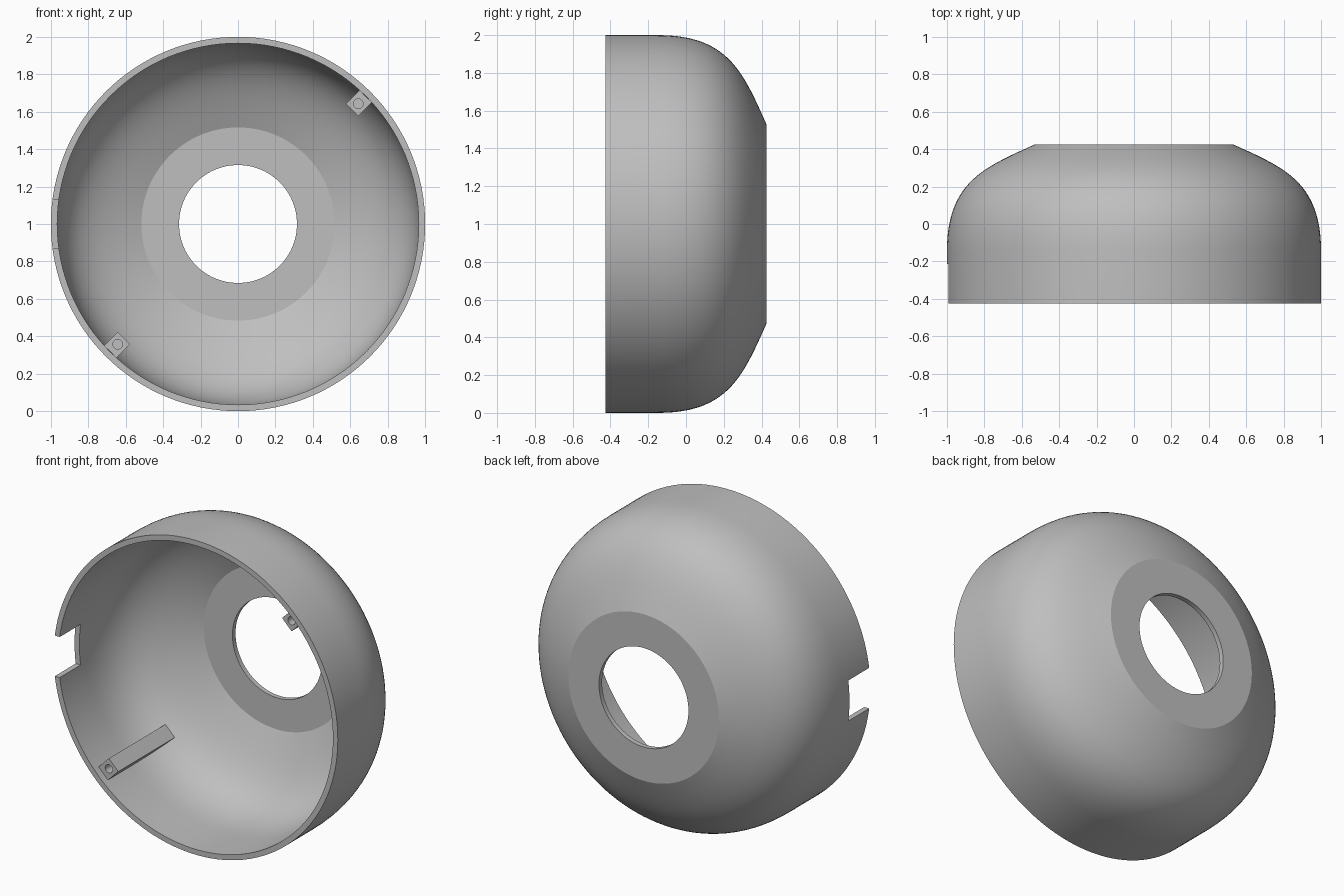
import bpy, bmesh, math
from mathutils import Vector, Matrix, geometry

cube = bpy.data.objects.get("Cube")
if cube:
    bpy.data.objects.remove(cube, do_unlink=True)

FRONT, BACK, WALL, SEGS = -0.425, 0.425, 0.034, 128

grey = bpy.data.materials.new("plain grey")
grey.use_nodes = True
grey.diffuse_color = (0.52, 0.52, 0.52, 1)
grey.node_tree.nodes["Principled BSDF"].inputs["Base Color"].default_value = (0.52, 0.52, 0.52, 1)


def make_object(name, bm):
    bmesh.ops.recalc_face_normals(bm, faces=bm.faces)
    mesh = bpy.data.meshes.new(name)
    bm.to_mesh(mesh)
    bm.free()
    mesh.materials.append(grey)
    obj = bpy.data.objects.new(name, mesh)
    bpy.context.collection.objects.link(obj)
    return obj


def activate(obj):
    bpy.ops.object.select_all(action="DESELECT")
    obj.select_set(True)
    bpy.context.view_layer.objects.active = obj


def cut(obj, cutter):
    cutter.hide_render = True
    mod = obj.modifiers.new("cut", "BOOLEAN")
    mod.operation, mod.solver, mod.object = "DIFFERENCE", "EXACT", cutter
    activate(obj)
    bpy.ops.object.modifier_apply(modifier=mod.name)
    bpy.data.objects.remove(cutter, do_unlink=True)


def smooth(obj):
    activate(obj)
    bpy.ops.object.shade_smooth_by_angle(angle=math.radians(20))


# Shell: closed wall profile (radius, depth) turned about the depth axis
curve = geometry.interpolate_bezier(
    Vector((1, -0.15)), Vector((1, 0.22)), Vector((0.81, 0.3)), Vector((0.53, BACK)), 24)
inner = []
for i, p in enumerate(curve):
    t = (curve[min(i + 1, len(curve) - 1)] - curve[max(i - 1, 0)]).normalized()
    inner.append(p - WALL * Vector((t.y, -t.x)))
inner_back = inner[-1].y
profile = [(1, FRONT)] + [tuple(p) for p in curve] + [(0.315, BACK), (0.315, inner_back)]
profile += [tuple(p) for p in reversed(inner)] + [(1 - WALL, FRONT)]

bm = bmesh.new()
rings = []
for s in range(SEGS):
    a = math.tau * s / SEGS
    rings.append([bm.verts.new((r * math.cos(a), y, 1 + r * math.sin(a))) for r, y in profile])
for s in range(SEGS):
    a, b = rings[s], rings[(s + 1) % SEGS]
    for i in range(len(profile)):
        j = (i + 1) % len(profile)
        bm.faces.new((a[i], a[j], b[j], b[i]))
shell = make_object("shell", bm)

# Cable notch in the front rim
bm = bmesh.new()
bmesh.ops.create_cube(bm, size=1, matrix=Matrix.Translation((-1, -0.415, 1))
                      @ Matrix.Diagonal((0.4, 0.4, 0.258, 1)))
cut(shell, make_object("notch_cutter", bm))
smooth(shell)


# Screw posts: square bars on the inner wall, ending on its curve
def screw_post(name, angle):
    radial = Vector((math.cos(angle), 0, math.sin(angle)))
    side = Vector((-radial.z, 0, radial.x))
    centre = Vector((0, 0, 1))
    front, half = -0.38, 0.047
    bm = bmesh.new()
    ends = []
    for inner_y, outer_y in ((front, front), (0.21, 0.05)):
        ends.append([bm.verts.new(centre + radial * r + side * w + Vector((0, y, 0)))
                     for r, w, y in ((0.862, -half, inner_y), (0.862, half, inner_y),
                                     (0.965, half, outer_y), (0.965, -half, outer_y))])
    bm.faces.new(ends[0])
    bm.faces.new(ends[1])
    for i in range(4):
        j = (i + 1) % 4
        bm.faces.new((ends[0][i], ends[0][j], ends[1][j], ends[1][i]))
    post = make_object(name, bm)

    # Blind screw hole
    bm = bmesh.new()
    place = Matrix.Translation(centre + radial * 0.909 + Vector((0, front, 0)))
    bmesh.ops.create_cone(bm, cap_ends=True, segments=32, radius1=0.026, radius2=0.026,
                          depth=0.4, matrix=place @ Matrix.Rotation(math.pi / 2, 4, "X"))
    cut(post, make_object("hole_cutter", bm))
    smooth(post)


screw_post("upper_screw_post", math.radians(45))
screw_post("lower_screw_post", math.radians(225))
